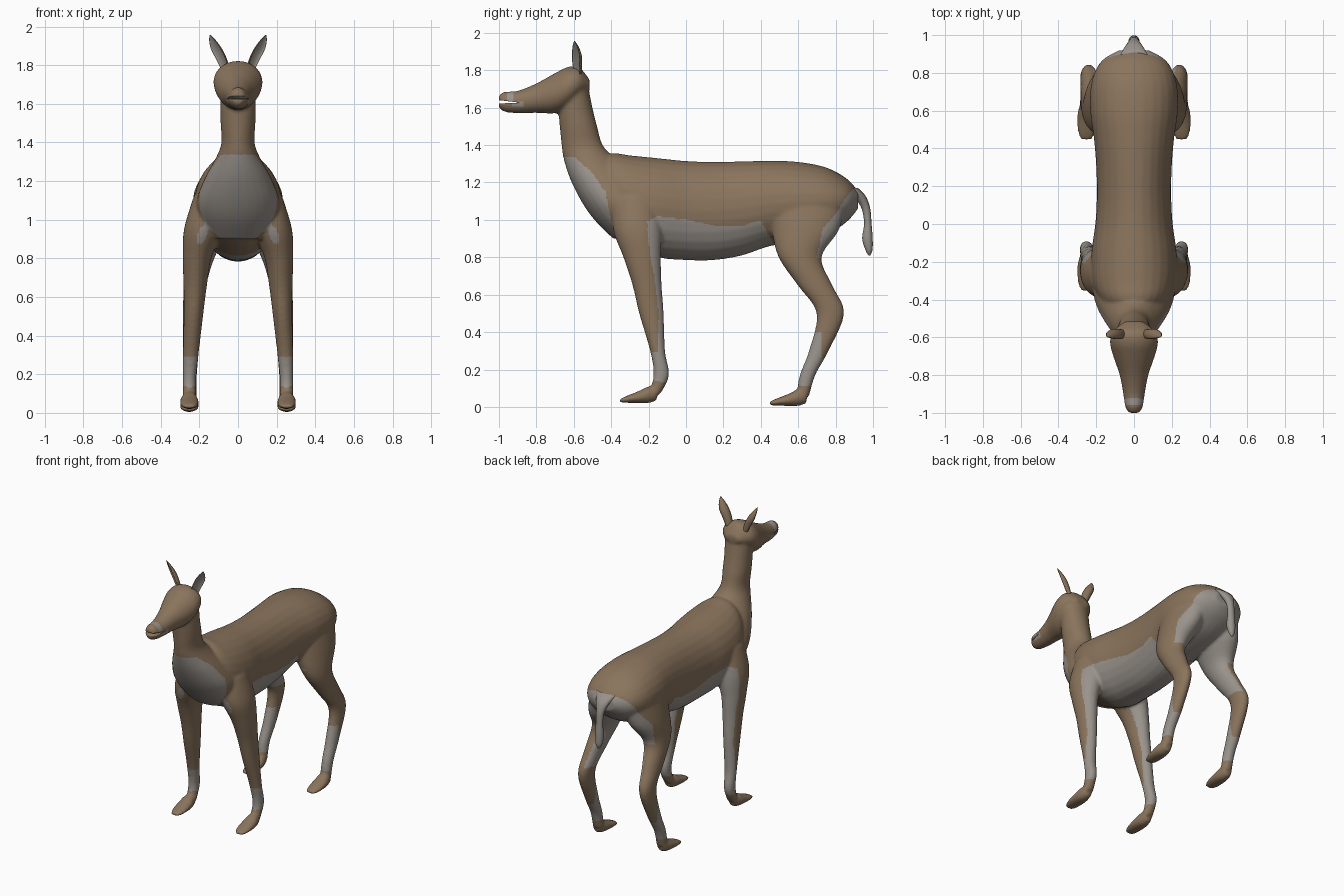
import bpy, bmesh, math
from mathutils import Vector

if "Cube" in bpy.data.objects:
    bpy.data.objects.remove(bpy.data.objects["Cube"])

X, Y, Z = Vector((1, 0, 0)), Vector((0, 1, 0)), Vector((0, 0, 1))


def material(name, rgb):
    m = bpy.data.materials.new(name)
    m.diffuse_color = (*rgb, 1)
    m.use_nodes = True
    m.node_tree.nodes["Principled BSDF"].inputs["Base Color"].default_value = m.diffuse_color
    return m


BROWN = material("brown fur", (0.255, 0.175, 0.108))
PALE = material("pale fur", (0.32, 0.29, 0.26))


def spline(rows, steps=5):
    """Smooth curve through rows of numbers."""
    rows = [Vector(r) for r in rows]
    out = []
    for i in range(len(rows) - 1):
        p0, p1, p2, p3 = rows[max(i - 1, 0)], rows[i], rows[i + 1], rows[min(i + 2, len(rows) - 1)]
        for k in range(steps):
            t = k / steps
            out.append(0.5 * (2 * p1 + (p2 - p0) * t + (2 * p0 - 5 * p1 + 4 * p2 - p3) * t * t
                              + (3 * p1 - p0 - 3 * p2 + p3) * t ** 3))
    return out + [rows[-1]]


def loft(bm, rows, u, v, n=28, cup=1.0):
    """Skin ellipses (x, y, z, half width, half depth); cup < 0 hollows the v side."""
    rings, faces = [], []
    for x, y, z, a, b in spline(rows):
        ring = []
        for k in range(n):
            c, s = math.cos(k * math.tau / n), math.sin(k * math.tau / n)
            ring.append(bm.verts.new(Vector((x, y, z)) + u * a * c + v * b * s * (cup if s > 0 else 1)))
        rings.append(ring)
    for r, q in zip(rings, rings[1:]):
        faces += [bm.faces.new((r[k], r[(k + 1) % n], q[(k + 1) % n], q[k])) for k in range(n)]
    faces += [bm.faces.new(rings[0]), bm.faces.new(rings[-1])]
    bmesh.ops.recalc_face_normals(bm, faces=faces)


def along_y(rows):
    return [(0, y, (b + t) / 2, w, (t - b) / 2) for y, b, t, w in rows]


def along_z(rows):
    return [(0, (f + b) / 2, z, w, (b - f) / 2) for z, f, b, w in rows]


def make(name, bm, *mats):
    me = bpy.data.meshes.new(name)
    bm.to_mesh(me)
    bm.free()
    for m in mats:
        me.materials.append(m)
    for p in me.polygons:
        p.use_smooth = True
    ob = bpy.data.objects.new(name, me)
    bpy.context.collection.objects.link(ob)
    return ob


bm = bmesh.new()
# Trunk: y, bottom, top, half width
loft(bm, along_y([(-.47, 1.0, 1.3, .12), (-.4, .93, 1.355, .18), (-.3, .86, 1.345, .22),
                  (-.15, .80, 1.33, .225), (0, .785, 1.315, .205), (.15, .785, 1.31, .197),
                  (.3, .81, 1.313, .2), (.45, .86, 1.315, .212), (.6, .88, 1.31, .232),
                  (.75, .92, 1.28, .225), (.86, .99, 1.22, .175), (.92, 1.06, 1.155, .08)]), X, Z)
# Neck and chest: z, front, back, half width
loft(bm, along_z([(1.75, -.66, -.53, .1), (1.6, -.68, -.50, .092), (1.5, -.675, -.475, .09),
                  (1.4, -.665, -.445, .086), (1.33, -.655, -.38, .11), (1.22, -.62, -.25, .17),
                  (1.1, -.56, -.15, .215), (1.0, -.49, -.1, .21), (.9, -.39, -.1, .17)]), X, Y)
# Head
loft(bm, along_y([(-1.0, 1.60, 1.665, .026), (-.97, 1.578, 1.685, .046), (-.9, 1.57, 1.69, .057),
                  (-.8, 1.572, 1.73, .076), (-.7, 1.57, 1.785, .11), (-.63, 1.60, 1.818, .127),
                  (-.57, 1.65, 1.815, .112), (-.515, 1.70, 1.75, .05)]), X, Z)
for s in (-1, 1):
    # Front leg, hind leg: x, y, z, half width, half depth
    front = [(.14, -.27, 1.12, .09, .12), (.18, -.26, .95, .1, .13), (.212, -.235, .8, .074, .1),
             (.222, -.208, .65, .06, .078), (.231, -.185, .5, .05, .066), (.245, -.152, .3, .041, .04),
             (.252, -.132, .17, .035, .042), (.25, -.168, .07, .036, .032)]
    hind = [(.12, .66, 1.12, .1, .2), (.155, .64, .95, .105, .18), (.2, .61, .8, .077, .115),
            (.225, .69, .65, .058, .093), (.24, .772, .5, .045, .074), (.245, .71, .3, .04, .053),
            (.25, .65, .17, .036, .042), (.25, .625, .06, .037, .034)]
    for leg in (front, hind):
        loft(bm, [(s * x, y, z, a, b) for x, y, z, a, b in leg], X, Y)
    # Feet
    for dy, dz in ((0, 0), (.8, -.015)):
        foot = [(-.355, .033, .028, .008), (-.32, .040, .044, .018), (-.25, .053, .049, .033),
                (-.20, .065, .044, .045), (-.155, .07, .03, .035)]
        loft(bm, [(s * .252, y + dy, z + dz, w, h) for y, z, w, h in foot], X, Z)
body = make("body", bm, BROWN, PALE)

# Mouth slit cutter
bm = bmesh.new()
prof = [(-1.05, 1.646), (-1.05, 1.620), (-.89, 1.627)]
face = bm.faces.new([bm.verts.new((-.2, y, z)) for y, z in prof])
ext = bmesh.ops.extrude_face_region(bm, geom=[face])
bmesh.ops.translate(bm, vec=(.4, 0, 0), verts=[v for v in ext["geom"] if isinstance(v, bmesh.types.BMVert)])
bmesh.ops.recalc_face_normals(bm, faces=bm.faces)
cutter = make("mouth_cutter", bm, BROWN)
cutter.hide_render = True

# Fuse the parts into one smooth skin
m = body.modifiers.new("fuse", 'REMESH')
m.mode, m.voxel_size, m.use_smooth_shade = 'VOXEL', .009, True
m = body.modifiers.new("soften", 'SMOOTH')
m.factor, m.iterations = .5, 8
m = body.modifiers.new("mouth", 'BOOLEAN')
m.operation, m.solver, m.object = 'DIFFERENCE', 'EXACT', cutter
dg = bpy.context.evaluated_depsgraph_get()
mesh = bpy.data.meshes.new_from_object(body.evaluated_get(dg))
body.modifiers.clear()
body.data = mesh
bpy.data.objects.remove(cutter)
mesh.materials.clear()
mesh.materials.append(BROWN)
mesh.materials.append(PALE)


def lerp(table, v):
    for (a, p), (b, q) in zip(table, table[1:]):
        if v <= b:
            return p + (q - p) * max(0, (v - a) / (b - a))
    return table[-1][1]


CHEST = [(.86, -.36), (1.0, -.40), (1.15, -.43), (1.25, -.5), (1.34, -.6)]
LEG_BACK = [(.3, -.15), (.5, -.145), (.7, -.17), (.8, -.19), (1.0, -.21)]
BELLY = [(-.21, .99), (-.15, 1.02), (0, 1.0), (.15, .97), (.3, .965), (.4, 1.0), (.45, .9), (.48, .86)]
RUMP = [(.8, .70), (.95, .73), (1.02, .79), (1.15, .88), (1.18, .91)]


def is_pale(c, n):
    """Pale fur: muzzle patch, chest, socks, belly, inner thighs and rump."""
    x, y, z = abs(c.x), c.y, c.z
    if z > 1.34:
        return (-.96 < y < -.92 and z > 1.635) or (-.93 < y < -.87 and 1.605 < z < 1.635)
    if y < -.3 and z > .855:
        return x < .225 and y < lerp(CHEST, z)
    if z < .4 and y > .3:
        return .115 < z and (z < .26 or y < .725)
    if z < .29:
        return z > .135
    if y < .48:
        return y > lerp(LEG_BACK, z) and z < lerp(BELLY, y)
    if z > .8 and y > lerp(RUMP, z):
        return z < 1.17
    inner = n.x * c.x < 0 and abs(n.x) > .4
    return z > .55 and z < 1.0 and (inner or x < .1)


for p in mesh.polygons:
    p.use_smooth = True
    p.material_index = int(is_pale(p.center, p.normal))

# Tail
bm = bmesh.new()
loft(bm, [(0, .89, 1.17, .075, .03), (0, .93, 1.125, .05, .032), (0, .962, 1.06, .028, .023),
          (0, .972, .98, .025, .02), (0, .970, .9, .029, .028), (0, .978, .84, .022, .019),
          (0, .98, .81, .006, .005)], X, Y, n=16)
make("tail", bm, PALE)

# Ears: hollow leaves opening forward and outward
for s, side in ((-1, "left"), (1, "right")):
    bm = bmesh.new()
    f, u = Vector((s * .6, -.8, 0)), Vector((s * .8, .6, 0))
    loft(bm, [(s * .066, -.583, 1.775, .024, .026), (s * .088, -.588, 1.83, .031, .032),
              (s * .112, -.59, 1.88, .033, .032), (s * .132, -.594, 1.925, .021, .02),
              (s * .145, -.597, 1.957, .003, .003)], u, f, n=20, cup=-.35)
    ear = make("ear_" + side, bm, BROWN, PALE)
    for p in ear.data.polygons:
        p.material_index = int(p.normal.dot(f) > .1)
